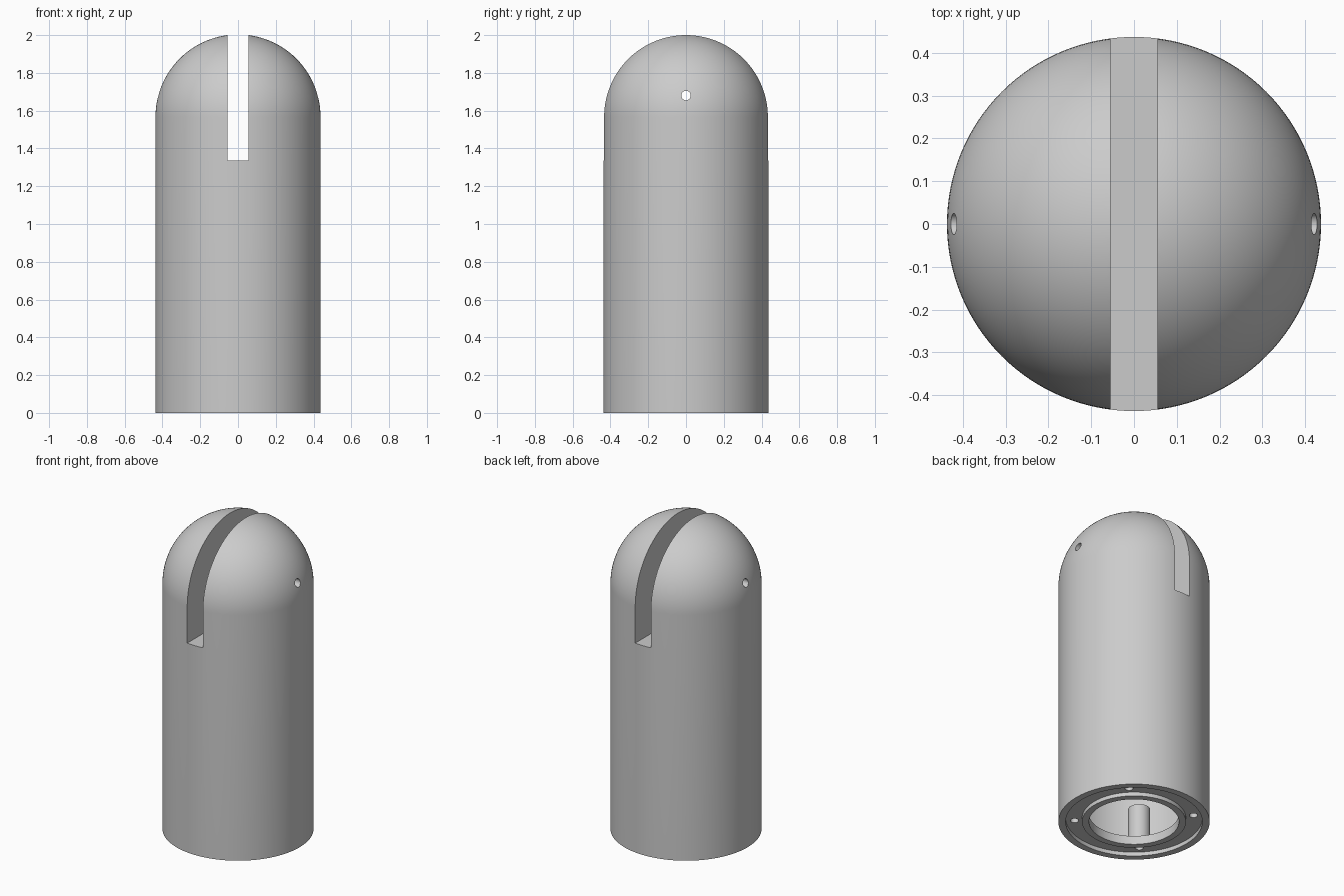
import bpy, bmesh, math
from mathutils import Matrix

if "Cube" in bpy.data.objects:
    bpy.data.objects.remove(bpy.data.objects["Cube"], do_unlink=True)

R = 0.437            # outer radius
SLOT = 0.055         # half width of the slot
DOME_Z = 2 - math.sqrt(R * R - SLOT * SLOT)
SIDES = 128

grey = bpy.data.materials.new("light_grey")
grey.use_nodes = True
grey.diffuse_color = (0.6, 0.6, 0.6, 1)
grey.node_tree.nodes["Principled BSDF"].inputs["Base Color"].default_value = (0.6, 0.6, 0.6, 1)


def add_object(name, bm):
    bmesh.ops.recalc_face_normals(bm, faces=bm.faces)
    mesh = bpy.data.meshes.new(name)
    bm.to_mesh(mesh)
    bm.free()
    mesh.materials.append(grey)
    obj = bpy.data.objects.new(name, mesh)
    bpy.context.collection.objects.link(obj)
    return obj


def lathe(name, profile, closed=False):
    """Spin an (r, z) profile around the z axis."""
    bm = bmesh.new()
    verts = [bm.verts.new((r, 0, z)) for r, z in profile]
    edges = [bm.edges.new(pair) for pair in zip(verts, verts[1:])]
    if closed:
        edges.append(bm.edges.new((verts[-1], verts[0])))
    bmesh.ops.spin(bm, geom=verts + edges, axis=(0, 0, 1), cent=(0, 0, 0),
                   angle=math.tau, steps=SIDES, use_merge=True)
    bmesh.ops.remove_doubles(bm, verts=bm.verts, dist=1e-5)
    return add_object(name, bm)


def cylinder(name, radius, length, matrix, sides=32):
    bm = bmesh.new()
    bmesh.ops.create_cone(bm, cap_ends=True, segments=sides, radius1=radius,
                          radius2=radius, depth=length, matrix=matrix)
    return add_object(name, bm)


def cut(target, cutter):
    cutter.hide_render = True
    mod = target.modifiers.new("cut", 'BOOLEAN')
    mod.operation = 'DIFFERENCE'
    mod.solver = 'EXACT'
    mod.object = cutter
    bpy.context.view_layer.objects.active = target
    bpy.ops.object.modifier_apply(modifier=mod.name)
    bpy.data.objects.remove(cutter, do_unlink=True)


def smooth(obj):
    bpy.ops.object.select_all(action='DESELECT')
    obj.select_set(True)
    bpy.context.view_layer.objects.active = obj
    bpy.ops.object.shade_smooth_by_angle(angle=math.radians(30))


# Hollow body with a solid domed top
steps = 32
arc = [(R * math.sin(a), DOME_Z + R * math.cos(a))
       for a in (i * math.pi / 2 / steps for i in range(1, steps + 1))]
body = lathe("body", [(0, DOME_Z + R)] + arc
             + [(R, 0), (0.395, 0), (0.395, 1.22), (0, 1.22)])

# Slot through the dome, front to back
bm = bmesh.new()
bmesh.ops.create_cube(bm, size=1, matrix=Matrix.Translation((0, 0, 1.835))
                      @ Matrix.Diagonal((2 * SLOT, 2, 1, 1)))
cut(body, add_object("slot_cutter", bm))

# Pin hole through the dome, side to side
cut(body, cylinder("pin_cutter", 0.025, 2, Matrix.Translation((0, 0, 1.68))
                   @ Matrix.Rotation(math.pi / 2, 4, 'Y')))
smooth(body)

# Recessed base plate with a raised rim around its opening
plate = lathe("base_plate", [(0.41, 0.025), (0.30, 0.025), (0.30, 0), (0.26, 0),
                             (0.26, 0.055), (0.41, 0.055)], closed=True)

# Four screw posts standing on the plate, each with its screw hole
for i in range(4):
    a = math.pi / 4 + i * math.pi / 2
    x, y = 0.345 * math.cos(a), 0.345 * math.sin(a)
    cut(plate, cylinder("screw_cutter", 0.024, 0.3, Matrix.Translation((x, y, 0.05))))
    post = cylinder(f"screw_post_{i + 1}", 0.064, 0.225,
                    Matrix.Translation((x, y, 0.1675)))
    cut(post, cylinder("screw_cutter", 0.024, 0.3, Matrix.Translation((x, y, 0.08))))
    smooth(post)
smooth(plate)
